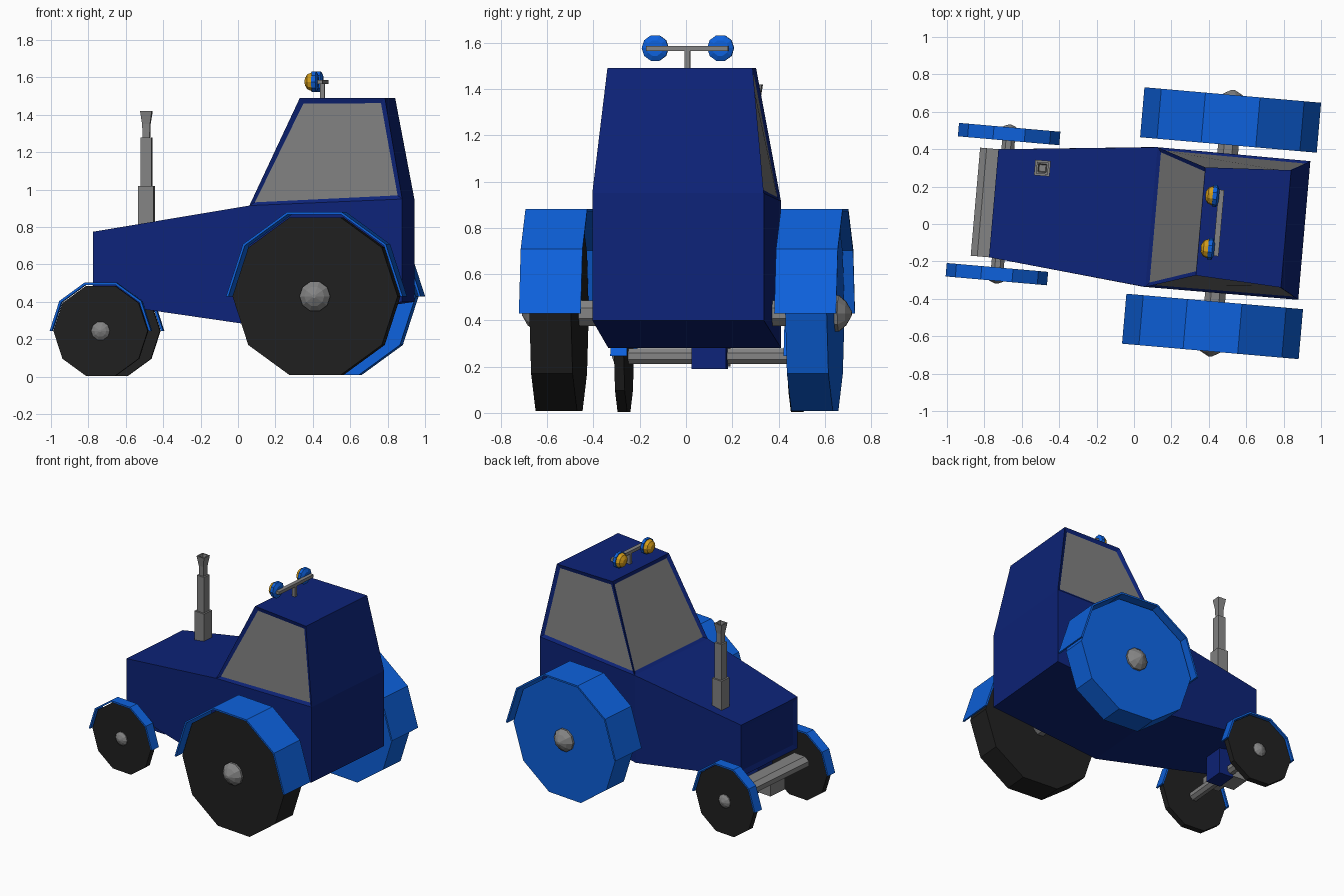
import bpy, bmesh, math
from mathutils import Matrix, Vector

old = bpy.data.objects.get("Cube")
if old:
    bpy.data.objects.remove(old, do_unlink=True)

# The tractor drives towards -x and is turned slightly about the upright axis
PLACE = Matrix.Rotation(math.radians(-5), 4, 'Z') @ Matrix.Translation((0, 0.045, 0))


def material(name, rgb):
    m = bpy.data.materials.new(name)
    m.use_nodes = True
    m.diffuse_color = (*rgb, 1)
    bsdf = next(n for n in m.node_tree.nodes if n.type == 'BSDF_PRINCIPLED')
    bsdf.inputs["Base Color"].default_value = (*rgb, 1)
    return m


NAVY = material("navy paint", (0.004, 0.017, 0.19))
BLUE = material("bright blue paint", (0.004, 0.12, 0.72))
RUBBER = material("black rubber", (0.014, 0.014, 0.014))
METAL = material("grey metal", (0.23, 0.23, 0.23))
GLASS = material("grey glass", (0.2, 0.2, 0.2))
AMBER = material("amber lamp", (0.65, 0.33, 0.01))


def finish(name, bm, *mats):
    bmesh.ops.recalc_face_normals(bm, faces=bm.faces)
    bm.transform(PLACE)
    me = bpy.data.meshes.new(name)
    bm.to_mesh(me)
    bm.free()
    for m in mats:
        me.materials.append(m)
    ob = bpy.data.objects.new(name, me)
    bpy.context.collection.objects.link(ob)
    return ob


def box(name, x, y, z, mat):
    bm = bmesh.new()
    bmesh.ops.create_cube(bm, size=1)
    for v in bm.verts:
        v.co = [r[0] if c < 0 else r[1] for r, c in zip((x, y, z), v.co)]
    finish(name, bm, mat)


def slab(name, points, y0, y1, mat):
    """Extrude an (x, z) outline from y0 to y1."""
    bm = bmesh.new()
    face = bm.faces.new([bm.verts.new((x, y0, z)) for x, z in points])
    out = bmesh.ops.extrude_face_region(bm, geom=[face])
    moved = [g for g in out["geom"] if isinstance(g, bmesh.types.BMVert)]
    bmesh.ops.translate(bm, verts=moved, vec=(0, y1 - y0, 0))
    finish(name, bm, mat)


def lathe(name, origin, axis, profile, sides, mats, phase=0.0, rule=None):
    """Stack rings of (distance, radius) along an axis, capping both ends."""
    bm = bmesh.new()
    turn = Vector(axis).to_track_quat('Z', 'Y')
    rings = []
    for d, r in profile:
        ring = []
        for i in range(sides):
            a = 2 * math.pi * (i + phase) / sides
            p = Vector((r * math.cos(a), r * math.sin(a), d))
            ring.append(bm.verts.new(Vector(origin) + turn @ p))
        rings.append(ring)
    for k, (a, b) in enumerate(zip(rings, rings[1:])):
        for i in range(sides):
            j = (i + 1) % sides
            f = bm.faces.new((a[i], a[j], b[j], b[i]))
            f.material_index = rule(k) if rule else 0
    bm.faces.new(rings[0])
    cap = bm.faces.new(rings[-1])
    cap.material_index = rule(len(rings)) if rule else 0
    finish(name, bm, *mats)


def arc(cx, cz, r, steps):
    return [(cx + r * math.cos(math.pi * i / 5), cz + r * math.sin(math.pi * i / 5))
            for i in steps]


# Body and cab in one shell: (x, z, half width) for each station
stations = {
    "nose_low": (-0.757, 0.40, 0.29), "nose_top": (-0.757, 0.775, 0.29),
    "mid_low": (0.08, 0.28, 0.375), "mid_top": (0.09, 0.915, 0.375),
    "tail_low": (0.91, 0.40, 0.372), "tail_top": (0.91, 0.95, 0.372),
    "roof_front": (0.353, 1.49, 0.29), "roof_back": (0.812, 1.49, 0.315),
}
bm = bmesh.new()
pair = {k: [bm.verts.new((x, s * w, z)) for s in (-1, 1)] for k, (x, z, w) in stations.items()}
loop = ["nose_low", "nose_top", "mid_top", "roof_front", "roof_back",
        "tail_top", "tail_low", "mid_low"]
cross = {}
for a, b in zip(loop, loop[1:] + loop[:1]):
    cross[a] = bm.faces.new((pair[a][0], pair[b][0], pair[b][1], pair[a][1]))
windows = [cross["mid_top"]]
for s in (0, 1):
    for names in (("nose_low", "nose_top", "mid_top", "mid_low"),
                  ("mid_low", "mid_top", "tail_top", "tail_low"),
                  ("mid_top", "roof_front", "roof_back", "tail_top")):
        side = bm.faces.new([pair[n][s] for n in names])
    windows.append(side)
bmesh.ops.recalc_face_normals(bm, faces=bm.faces)
# Recessed panes and nose panel
bmesh.ops.inset_individual(bm, faces=windows, thickness=0.034, depth=-0.012)
for f in windows:
    f.material_index = 1
bmesh.ops.inset_individual(bm, faces=[cross["nose_low"]], thickness=0.05, depth=-0.01)
finish("body_and_cab", bm, NAVY, GLASS)

# Wheels, mudguards and hubs on both sides
for s, label in ((-1, "right"), (1, "left")):
    rear_paint = BLUE if s > 0 else RUBBER
    for end, cx, cz, r, guard, tyre, cover, hub, tip, mat in (
            ("rear", 0.466, 0.43, 0.443, 0.474, (0.465, 0.645), (0.42, 0.688), 0.082, 0.07, rear_paint),
            ("front", -0.707, 0.245, 0.253, 0.272, (0.355, 0.397), (0.34, 0.412), 0.05, 0.03, RUBBER)):
        slab(f"{end}_{label}_wheel", arc(cx, cz, r, range(10)), s * tyre[0], s * tyre[1], mat)
        outline = arc(cx, cz, guard, range(6)) + arc(cx, cz, guard - 0.013, range(5, -1, -1))
        slab(f"{end}_{label}_mudguard", outline, s * cover[0], s * cover[1], BLUE)
        lathe(f"{end}_{label}_hub", (cx, s * tyre[1], cz), (0, s, 0),
              [(-0.01, hub), (tip * 0.2, hub), (tip * 0.65, hub * 0.65), (tip, hub * 0.12)],
              10, [METAL])

# Axles
lathe("rear_axle", (0.466, -0.5, 0.43), (0, 1, 0), [(0, 0.06), (1, 0.06)], 8, [METAL], 0.5)
lathe("front_axle", (-0.707, -0.37, 0.245), (0, 1, 0), [(0, 0.037), (0.74, 0.037)], 8, [METAL], 0.5)

# Bumper and its mounting under the nose
slab("bumper", [(-0.855, 0.30), (-0.855, 0.335), (-0.82, 0.36), (-0.73, 0.36), (-0.73, 0.30)],
     -0.29, 0.29, METAL)
box("bumper_bracket", (-0.83, -0.72), (-0.075, 0.075), (0.2, 0.31), METAL)
box("axle_mount", (-0.72, -0.61), (-0.075, 0.075), (0.19, 0.42), NAVY)

# Square exhaust stack with a flared mouth
half = math.sqrt(2) / 2
lathe("exhaust", (-0.514, 0.21, 0), (0, 0, 1),
      [(z, w * half) for z, w in ((0.76, 0.083), (1.02, 0.083), (1.02, 0.06), (1.28, 0.06),
                                  (1.28, 0.038), (1.35, 0.042), (1.42, 0.063), (1.42, 0.045),
                                  (1.39, 0.035))],
      4, [METAL], 0.5)

# Roof lamp bar
box("lamp_post", (0.437, 0.462), (-0.012, 0.012), (1.48, 1.575), METAL)
box("lamp_bar", (0.435, 0.465), (-0.178, 0.178), (1.565, 1.587), METAL)
for s, label in ((-1, "right"), (1, "left")):
    lathe(f"{label}_roof_lamp", (0.44, s * 0.142, 1.577), (-1, 0, 0),
          [(0, 0.035), (0.012, 0.058), (0.034, 0.058), (0.034, 0.052), (0.058, 0.043), (0.072, 0.02)],
          10, [BLUE, AMBER], 0.0, lambda k: int(k > 2))
